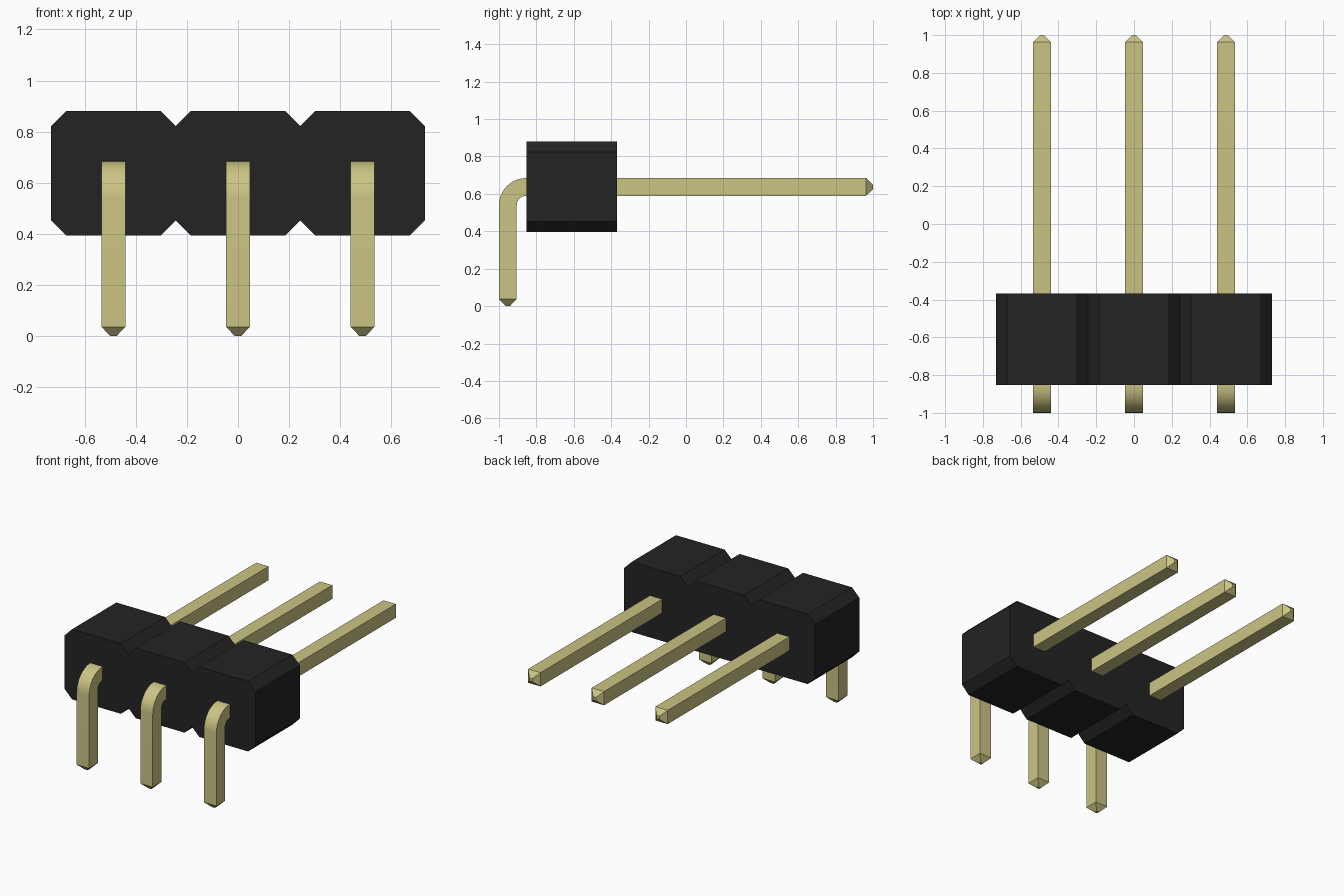
import bpy, bmesh, math
from mathutils import Vector

if "Cube" in bpy.data.objects:
    bpy.data.objects.remove(bpy.data.objects["Cube"], do_unlink=True)

PITCH = 0.487      # spacing between pins
HALF = 0.0475      # half thickness of a pin
TIP = 0.037        # length of the tapered ends


def material(name, color):
    m = bpy.data.materials.new(name)
    m.use_nodes = True
    m.diffuse_color = color
    bsdf = next(n for n in m.node_tree.nodes if n.type == 'BSDF_PRINCIPLED')
    bsdf.inputs["Base Color"].default_value = color
    return m


def loft(name, rings, mat):
    """Skin a list of matching point rings and cap both ends."""
    bm = bmesh.new()
    loops = [[bm.verts.new(p) for p in ring] for ring in rings]
    n = len(loops[0])
    for a, b in zip(loops, loops[1:]):
        for i in range(n):
            j = (i + 1) % n
            bm.faces.new((a[i], a[j], b[j], b[i]))
    bm.faces.new(loops[0])
    bm.faces.new(loops[-1])
    bmesh.ops.recalc_face_normals(bm, faces=bm.faces)
    mesh = bpy.data.meshes.new(name)
    bm.to_mesh(mesh)
    bm.free()
    mesh.materials.append(mat)
    obj = bpy.data.objects.new(name, mesh)
    bpy.context.collection.objects.link(obj)
    return obj


black = material("black plastic", (0.017, 0.017, 0.017, 1))
gold = material("pale gold metal", (0.60, 0.55, 0.23, 1))

# Housing: three chamfered cells in one extruded outline
Z0, Z1, CH = 0.395, 0.88, 0.057
top = [(-1.5 * PITCH, Z1 - CH)]
for k in (-1, 0, 1):
    c = k * PITCH
    top += [(c - PITCH / 2 + CH, Z1), (c + PITCH / 2 - CH, Z1),
            (c + PITCH / 2, Z1 - CH)]
bottom = [(x, Z0 + Z1 - z) for x, z in reversed(top)]
outline = top + bottom
loft("housing", [[(x, y, z) for x, z in outline] for y in (-0.852, -0.368)], black)

# Pin centre line: (y, z, angle of travel, half thickness)
ZC, YC, R = 0.637, -1 + HALF, 0.0975
path = [(YC, 0.0, 90, 0.011), (YC, TIP, 90, HALF)]
STEPS = 10
for s in range(STEPS + 1):
    t = math.radians(90 * s / STEPS)
    path.append((YC + R - R * math.cos(t), ZC - R + R * math.sin(t),
                 90 - 90 * s / STEPS, HALF))
path += [(1 - TIP, ZC, 0, HALF), (1.0, ZC, 0, 0.011)]


def section(x, y, z, angle, h):
    a = math.radians(angle)
    side = Vector((0, -math.sin(a), math.cos(a)))
    centre = Vector((x, y, z))
    return [centre + Vector((u * h, 0, 0)) + side * (v * h)
            for u, v in ((-1, -1), (1, -1), (1, 1), (-1, 1))]


# Bent square pins
for k, label in ((-1, "right"), (0, "middle"), (1, "left")):
    pin = loft(f"{label}_pin", [section(k * PITCH, *p) for p in path], gold)
    bpy.ops.object.select_all(action='DESELECT')
    pin.select_set(True)
    bpy.context.view_layer.objects.active = pin
    bpy.ops.object.shade_smooth_by_angle(angle=math.radians(30))
